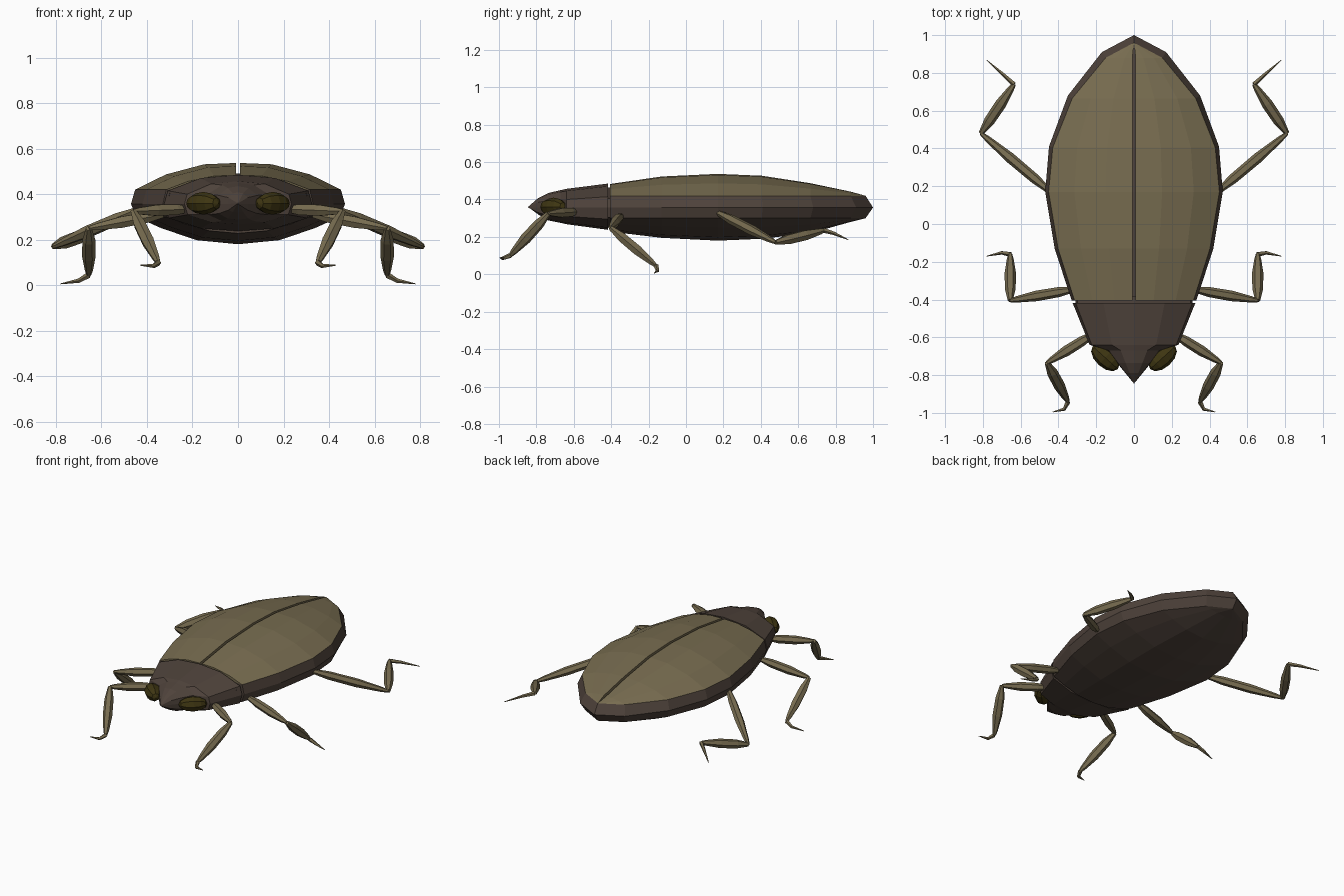
import bpy, bmesh, math
from mathutils import Vector, Matrix

if "Cube" in bpy.data.objects:
    bpy.data.objects.remove(bpy.data.objects["Cube"])


def material(name, rgb):
    m = bpy.data.materials.new(name)
    m.diffuse_color = (*rgb, 1)
    m.use_nodes = True
    m.node_tree.nodes["Principled BSDF"].inputs["Base Color"].default_value = m.diffuse_color
    return m


OLIVE = material("olive shell", (0.185, 0.15, 0.08))
BROWN = material("dark brown", (0.078, 0.056, 0.044))
EYE = material("dark amber", (0.048, 0.036, 0.006))


def finish(bm, name, mat, mirror=False):
    bmesh.ops.remove_doubles(bm, verts=bm.verts, dist=0.0005)
    bmesh.ops.dissolve_degenerate(bm, edges=bm.edges, dist=0.0003)
    bmesh.ops.recalc_face_normals(bm, faces=bm.faces)
    mesh = bpy.data.meshes.new(name)
    bm.to_mesh(mesh)
    bm.free()
    mesh.materials.append(mat)
    ob = bpy.data.objects.new(name, mesh)
    bpy.context.collection.objects.link(ob)
    if mirror:
        ob.modifiers.new("mirror", 'MIRROR').use_mirror_merge = False
    return ob


def loft(name, rings, mat, mirror=False):
    """Skin closed rings and cap both ends."""
    bm = bmesh.new()
    vs = [[bm.verts.new(p) for p in r] for r in rings]
    n = len(vs[0])
    for a, b in zip(vs, vs[1:]):
        for i in range(n):
            j = (i + 1) % n
            bm.faces.new((a[i], a[j], b[j], b[i]))
    bm.faces.new(vs[0])
    bm.faces.new(vs[-1][::-1])
    return finish(bm, name, mat, mirror)


def whole(half):
    """Complete a half ring whose first and last points lie on x = 0."""
    return half + [(-x, y, z) for x, y, z in half[-2:0:-1]]


# Abdomen stations: y, inner y, half width, inner half width, top z, bottom z
STATIONS = [(-0.405, -0.405, 0.33, 0.315, 0.483, 0.228),
            (-0.13, -0.13, 0.42, 0.402, 0.523, 0.195),
            (0.17, 0.17, 0.47, 0.452, 0.537, 0.18),
            (0.41, 0.405, 0.45, 0.43, 0.527, 0.19),
            (0.68, 0.665, 0.35, 0.327, 0.487, 0.22),
            (0.91, 0.88, 0.17, 0.15, 0.442, 0.28),
            (1.0, 0.96, 0.0, 0.0, 0.42, 0.30)]
RIM_TOP, RIM_MID, RIM_LOW = 0.42, 0.357, 0.30

abdomen, wing = [], []
for y, yi, w, wi, zt, zb in STATIONS:
    low = RIM_LOW - zb
    core = max(RIM_TOP, zt - 0.045)
    half = [(0, yi, core), (wi, yi, RIM_TOP), (w, y, RIM_MID)]
    half += [(wi * fx, yi, RIM_LOW - low * fz)
             for fx, fz in ((0.99, 0), (0.74, 0.42), (0.4, 0.85), (0, 1))]
    abdomen.append(whole(half))
    h = zt - RIM_TOP
    s = min(0.009, wi)
    wing.append([(s, yi, core - 0.006), (s, yi, zt),
                 (max(s, wi * 0.33), yi, zt - 0.05 * h),
                 (max(s, wi * 0.7), yi, zt - 0.43 * h),
                 (max(s, wi), yi, RIM_TOP)])
loft("abdomen", abdomen, BROWN)
loft("wing_cases", wing, OLIVE, mirror=True)

# Head, tapering to a pointed beak
head = []
for y, w, zt, zu, zl, zb in [(-0.418, 0.325, 0.485, 0.415, 0.295, 0.238),
                             (-0.64, 0.235, 0.457, 0.40, 0.31, 0.268),
                             (-0.67, 0.14, 0.45, 0.40, 0.31, 0.275),
                             (-0.735, 0.09, 0.435, 0.395, 0.315, 0.288),
                             (-0.79, 0.045, 0.408, 0.385, 0.33, 0.32),
                             (-0.845, 0.0, 0.36, 0.36, 0.36, 0.36)]:
    head.append(whole([(0, y, zt), (w * 0.5, y, zt - 0.2 * (zt - zu)),
                       (w * 0.95, y, zu), (w, y, 0.357), (w * 0.94, y, zl),
                       (w * 0.5, y, zb + 0.2 * (zl - zb)), (0, y, zb)]))
loft("head", head, BROWN)

# Recessed joint between head and abdomen
loft("neck", [whole([(0, y, 0.465), (0.3, y, 0.405), (0.31, y, 0.357),
                     (0.295, y, 0.305), (0, y, 0.25)]) for y in (-0.45, -0.38)], BROWN)

# Eyes
bm = bmesh.new()
bmesh.ops.create_uvsphere(bm, u_segments=8, v_segments=6, radius=1)
place = (Matrix.Translation((0.152, -0.708, 0.36))
         @ Matrix.Rotation(math.radians(42), 4, 'Z')
         @ Matrix.Diagonal((0.09, 0.052, 0.05, 1))
         @ Matrix.Rotation(math.radians(90), 4, 'Y'))
bm.transform(place)
finish(bm, "eyes", EYE, mirror=True)


def limb(name, points, radii, sides=6):
    """Tapered tube through points."""
    pts = [Vector(p) for p in points]
    rings = []
    for i, p in enumerate(pts):
        d = (pts[min(i + 1, len(pts) - 1)] - pts[max(i - 1, 0)]).normalized()
        u = d.cross(Vector((0, 0, 1))).normalized()
        v = d.cross(u)
        rings.append([p + radii[i] * (u * math.cos(a) + v * math.sin(a))
                      for a in (math.tau * k / sides for k in range(sides))])
    loft(name, rings, OLIVE, mirror=True)


def spindle(name, a, b, r):
    a, b = Vector(a), Vector(b)
    limb(name, [a.lerp(b, t) for t in (0, 0.25, 0.6, 0.9, 1)],
         [r * f for f in (0.45, 0.95, 1, 0.6, 0.35)])


# Legs: hip, knee, ankle, foot bend, foot tip
LEGS = {
    "front": ((0.21, -0.58, 0.335), (0.46, -0.735, 0.325), (0.35, -0.94, 0.10),
              (0.37, -0.98, 0.085), (0.43, -0.995, 0.088)),
    "middle": ((0.31, -0.345, 0.315), (0.655, -0.405, 0.25), (0.655, -0.16, 0.045),
               (0.70, -0.152, 0.02), (0.78, -0.17, 0.006)),
    "hind": ((0.43, 0.16, 0.335), (0.81, 0.48, 0.17), (0.635, 0.74, 0.235),
             (0.69, 0.79, 0.22), (0.78, 0.868, 0.185)),
}
for name, (hip, knee, ankle, bend, tip) in LEGS.items():
    spindle(name + "_thighs", hip, knee, 0.028)
    spindle(name + "_shins", knee, ankle, 0.03)
    limb(name + "_feet", [ankle, bend, tip], [0.014, 0.01, 0.002], 5)
